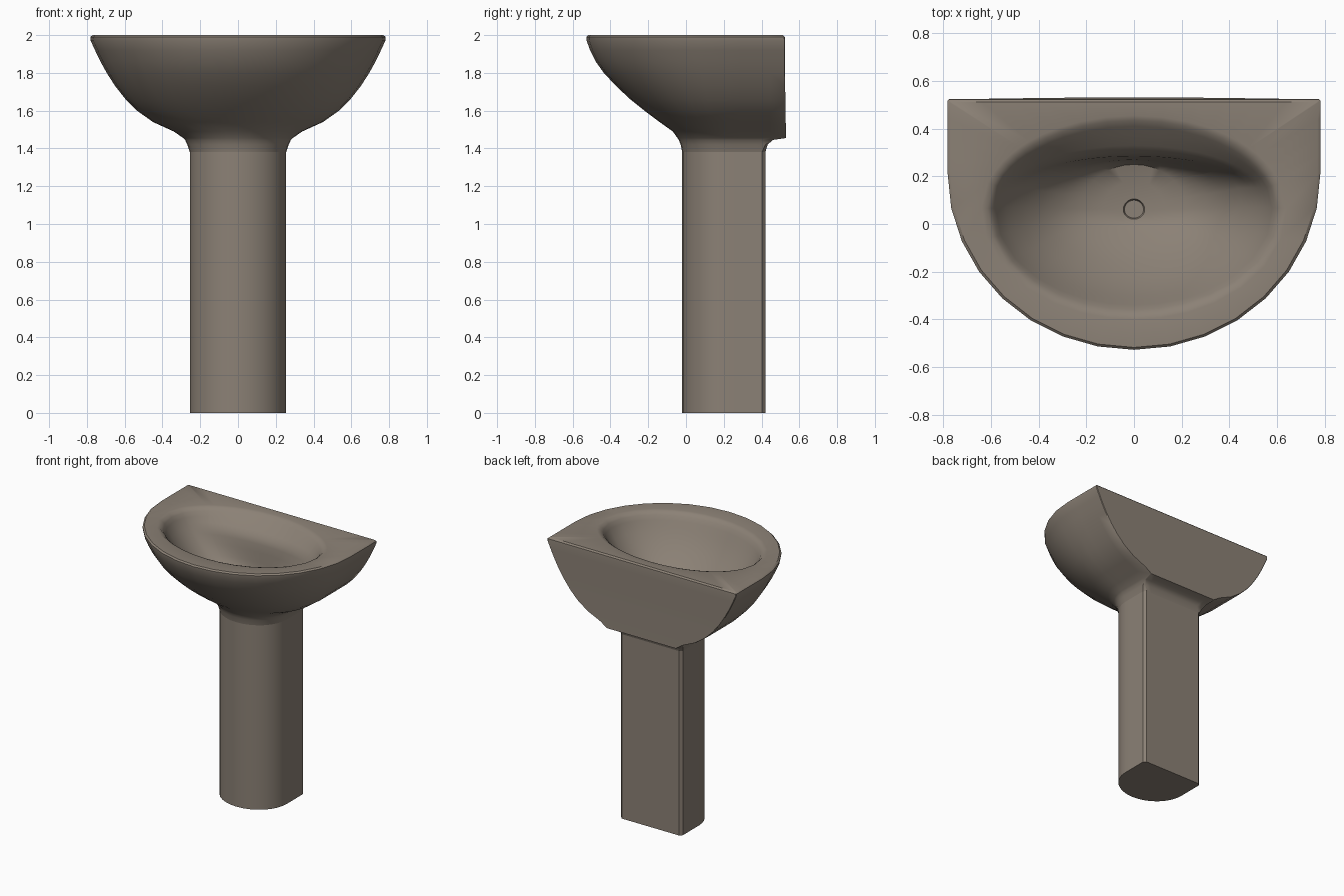
import bpy, bmesh, math

cube = bpy.data.objects.get("Cube")
if cube:
    bpy.data.objects.remove(cube)

# Single glazed ceramic colour
ceramic = bpy.data.materials.new("warm grey ceramic")
ceramic.use_nodes = True
colour = (0.26, 0.22, 0.18, 1)
ceramic.diffuse_color = colour
ceramic.node_tree.nodes["Principled BSDF"].inputs["Base Color"].default_value = colour

ARC, SIDE, BACK = 16, 4, 12
SHOULDER = 0.21  # where the straight sides meet the round front


def d_ring(w, front, back, c):
    """D-shaped outline: flat back, straight sides, half-ellipse front."""
    side = [(w, back - c + (SHOULDER - back + c) * i / SIDE) for i in range(SIDE)]
    arc = [(w * math.cos(math.pi * i / ARC),
            SHOULDER - (SHOULDER - front) * math.sin(math.pi * i / ARC)) for i in range(ARC + 1)]
    other = [(-x, y) for x, y in reversed(side)]
    rear = [((w - c) * (2 * i / BACK - 1), back) for i in range(BACK + 1)]
    return side + arc + other + rear


def bowl_ring(angles, rx, front, back, square):
    """Oval with a squarer rear half, sampled at the given angles."""
    mid = 0.06
    pts = []
    for a in angles:
        s, k = math.sin(a), math.cos(a)
        if s > 0:
            y = mid + (back - mid) * s ** square
        else:
            y = mid + (mid - front) * s
        pts.append((rx * k, y))
    return pts


def loft(name, rings, cap_start, cap_end):
    """Skin a list of (z, outline) rings into one smooth object."""
    bm = bmesh.new()
    loops = [[bm.verts.new((x, y, z)) for x, y in ring] for z, ring in rings]
    n = len(loops[0])
    for a, b in zip(loops, loops[1:]):
        for i in range(n):
            j = (i + 1) % n
            bm.faces.new((a[i], a[j], b[j], b[i]))
    if cap_start:
        bm.faces.new(loops[0])
    if cap_end:
        bm.faces.new(loops[-1])
    bmesh.ops.recalc_face_normals(bm, faces=bm.faces[:])
    mesh = bpy.data.meshes.new(name)
    bm.to_mesh(mesh)
    bm.free()
    obj = bpy.data.objects.new(name, mesh)
    bpy.context.collection.objects.link(obj)
    mesh.materials.append(ceramic)
    bpy.ops.object.select_all(action="DESELECT")
    obj.select_set(True)
    bpy.context.view_layer.objects.active = obj
    bpy.ops.object.shade_smooth_by_angle(angle=math.radians(40))
    return obj


# Pedestal column: z, half width, front, back, corner chamfer
column = [(0, .255, -.02, .42, .018), (1.38, .255, -.02, .42, .018)]
loft("pedestal", [(z, d_ring(*r)) for z, *r in column], True, False)

# Basin outside, from the pedestal neck up to the rim
shell = [
    (1.38, .255, -.02, .42, .018), (1.42, .268, -.028, .432, .012),
    (1.445, .28, -.038, .46, .006), (1.455, .29, -.045, .53, .004),
    (1.49, .34, -.07, .529, .004), (1.54, .45, -.14, .528, .004),
    (1.60, .535, -.22, .527, .004), (1.66, .595, -.295, .526, .004),
    (1.73, .65, -.37, .525, .004), (1.80, .695, -.435, .525, .004),
    (1.86, .728, -.478, .525, .004), (1.92, .757, -.508, .525, .004),
    (1.97, .78, -.526, .525, .004), (1.99, .782, -.528, .523, .004),
    (2.00, .77, -.518, .512, .004),
]
rings = [(z, d_ring(*r)) for z, *r in shell]

# Basin inside: z, half width, front, back, rear squareness
angles = [math.atan2((y - .06) / .42, x / .63) for x, y in rings[-1][1]]
bowl = [
    (2.00, .64, -.40, .455, 1), (1.994, .615, -.38, .435, 1),
    (1.975, .595, -.36, .41, 1), (1.945, .58, -.34, .375, .95),
    (1.91, .56, -.32, .33, .85), (1.88, .54, -.30, .30, .75),
    (1.84, .51, -.275, .285, .7), (1.78, .46, -.225, .28, .7),
    (1.71, .39, -.16, .27, .8), (1.65, .31, -.09, .265, .9),
    (1.61, .22, -.03, .25, 1), (1.59, .13, .0, .18, 1),
    (1.585, .045, .02, .105, 1), (1.575, .04, .025, .10, 1),
]
rings += [(z, bowl_ring(angles, *r)) for z, *r in bowl]
loft("basin", rings, False, True)
